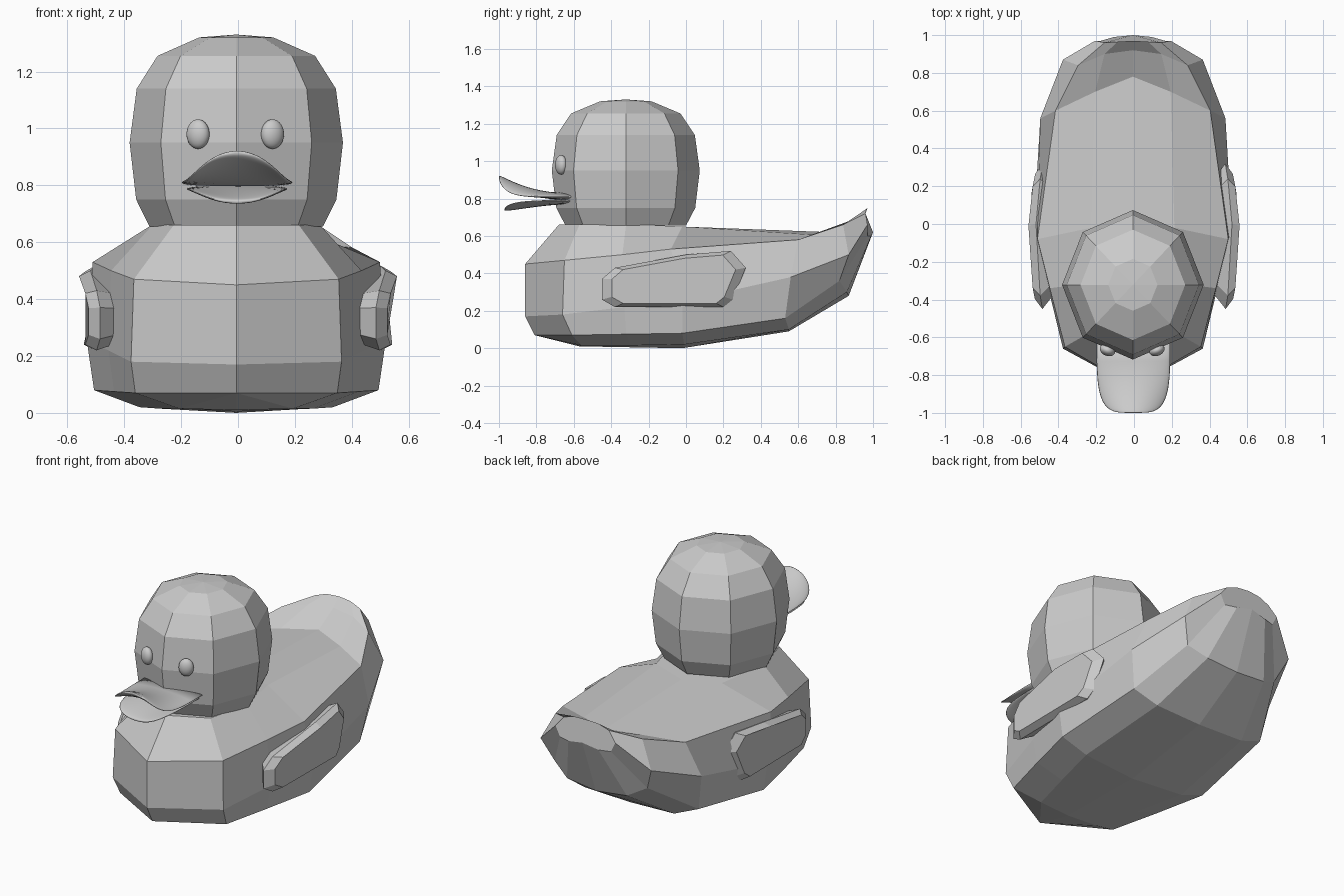
import bpy, bmesh, math
from mathutils import Matrix

if "Cube" in bpy.data.objects:
    bpy.data.objects.remove(bpy.data.objects["Cube"])

CX = -0.006  # slight sideways offset of the body and head
grey = bpy.data.materials.new("light_grey")
grey.diffuse_color = (0.6, 0.6, 0.6, 1)
grey.use_nodes = True
grey.node_tree.nodes["Principled BSDF"].inputs["Base Color"].default_value = grey.diffuse_color


def finish(bm, name, smooth=False):
    bmesh.ops.remove_doubles(bm, verts=bm.verts, dist=0.0005)
    bmesh.ops.recalc_face_normals(bm, faces=bm.faces)
    for f in bm.faces:
        f.smooth = smooth
    me = bpy.data.meshes.new(name)
    bm.to_mesh(me)
    bm.free()
    me.materials.append(grey)
    ob = bpy.data.objects.new(name, me)
    bpy.context.collection.objects.link(ob)
    return ob


def loft(name, rings, smooth=False, cap_start=True, cap_end=True):
    """Skin closed rings of equal length."""
    bm = bmesh.new()
    vs = [[bm.verts.new(p) for p in r] for r in rings]
    n = len(vs[0])
    for a, b in zip(vs, vs[1:]):
        for i in range(n):
            j = (i + 1) % n
            bm.faces.new((a[i], a[j], b[j], b[i]))
    if cap_start:
        bm.faces.new(vs[0])
    if cap_end:
        bm.faces.new(vs[-1])
    return finish(bm, name, smooth)


# Body: half sections from keel over chine, side, rim to the back line
sections = [
    [(0, -.81, .07), (0, -.81, .07), (0, -.81, .07), (0, -.86, .17),
     (0, -.86, .45), (0, -.68, .66), (0, -.68, .66)],
    [(0, -.57, .01), (.2, -.56, .015), (.355, -.61, .07), (.37, -.66, .18),
     (.36, -.65, .47), (.22, -.57, .66), (0, -.57, .66)],
    [(0, -.3, .005), (.27, -.3, .015), (.43, -.32, .075), (.45, -.33, .22),
     (.44, -.34, .5), (.29, -.32, .665), (0, -.32, .665)],
    [(0, -.02, 0), (.34, -.01, .02), (.5, -.02, .08), (.525, -.02, .25),
     (.505, -.08, .53), (.22, -.02, .65), (0, .05, .64)],
    [(0, .55, .09), (.3, .55, .1), (.45, .53, .16), (.49, .56, .38),
     (.41, .6, .58), (.2, .7, .605), (0, .78, .62)],
    [(0, .87, .28), (.2, .86, .3), (.31, .82, .36), (.37, .87, .5),
     (.29, .84, .66), (.15, .9, .69), (0, .92, .7)],
    [(0, 1, .62), (.1, .99, .6), (.17, .97, .6), (.2, .97, .66),
     (.15, .96, .72), (.08, .965, .745), (0, .97, .75)],
]
rings = []
for s in sections:
    full = s + [(-x, y, z) for x, y, z in s[-2:0:-1]]
    rings.append([(x + CX, y, z) for x, y, z in full])
loft("body", rings, cap_start=False)

# Head: eight-sided turned shape (z, radius)
head_profile = [(.655, .305), (.75, .352), (.95, .375), (1.14, .35),
                (1.255, .277), (1.32, .13), (1.33, 0)]
loft("head", [[(CX + r * math.cos(i * math.pi / 4),
                -.322 + 1.055 * r * math.sin(i * math.pi / 4), z)
               for i in range(8)] for z, r in head_profile], cap_end=False)


# Bill: two thin curled plates with a squarish rounded front
def bill(name, half_w, length, base_z, curl, power, thick):
    rings = []
    steps = 16
    for k in range(steps + 1):
        t = k / steps * math.pi / 2
        f = math.sin(t) ** .5
        c = max(0, math.cos(t)) ** .5
        ring = []
        for i in range(32):
            a = i / 32 * math.tau
            u = c * math.cos(a)
            z = base_z + curl * f ** power * (1 - u * u) + thick * c * math.sin(a)
            ring.append((CX / 2 + half_w * u, -.6 - length * f, z))
        rings.append(ring)
    return loft(name, rings, True, cap_end=False)


bill("upper_bill", .195, .4, .81, .105, 2.4, .019)
bill("lower_bill", .177, .37, .787, -.045, 1.6, .015)

# Eyes and wings, one for each side
wing_outline = [(-.45, .37), (-.38, .43), (0, .5), (.24, .52), (.32, .43),
                (.25, .26), (.2, .22), (-.38, .22), (-.45, .26)]
for side, label in ((-1, "left"), (1, "right")):
    bm = bmesh.new()
    place = (Matrix.Translation((CX * 1.6 + side * .131, -.668, .98))
             @ Matrix.Rotation(side * .4, 4, 'Z')
             @ Matrix.Diagonal((.042, .03, .052, 1)))
    bmesh.ops.create_uvsphere(bm, u_segments=24, v_segments=14, radius=1, matrix=place)
    finish(bm, label + "_eye", True)

    layers = []
    for x, ky, kz in ((.425, .8, .85), (.485, 1, 1), (.525, .86, .86)):
        layers.append([(side * (x + .035 * (1 - ((y + .07) / .38) ** 2)),
                        -.07 + (y + .07) * ky, .36 + (z - .36) * kz)
                       for y, z in wing_outline])
    loft(label + "_wing", layers)
